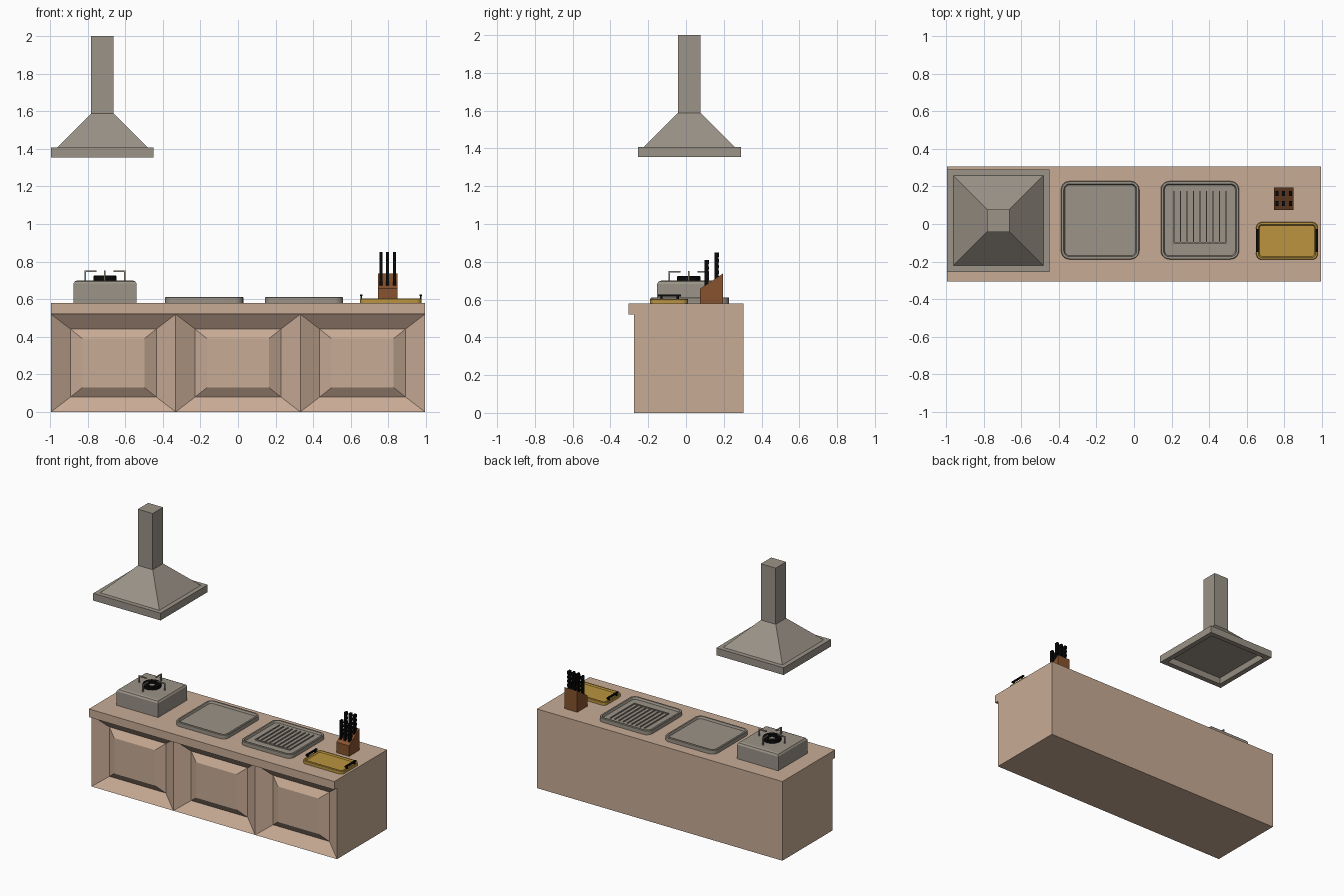
import bpy, bmesh, math
from mathutils import Vector, Matrix

if "Cube" in bpy.data.objects:
    bpy.data.objects.remove(bpy.data.objects["Cube"])


def material(name, r, g, b):
    lin = [((c / 255 + 0.055) / 1.055) ** 2.4 if c > 10 else c / 255 / 12.92 for c in (r, g, b)]
    m = bpy.data.materials.new(name)
    m.diffuse_color = (*lin, 1)
    m.use_nodes = True
    m.node_tree.nodes["Principled BSDF"].inputs["Base Color"].default_value = m.diffuse_color
    return m


STONE = material("beige counter", 200, 171, 149)
METAL = material("warm grey metal", 155, 147, 135)
GOLD = material("golden board", 187, 148, 62)
WOOD = material("brown wood", 136, 83, 46)
BLACK = material("black", 9, 9, 9)


def finish(bm, name, mat, smooth=False):
    bmesh.ops.remove_doubles(bm, verts=bm.verts, dist=1e-5)
    bmesh.ops.recalc_face_normals(bm, faces=bm.faces)
    me = bpy.data.meshes.new(name)
    bm.to_mesh(me)
    bm.free()
    me.materials.append(mat)
    ob = bpy.data.objects.new(name, me)
    bpy.context.collection.objects.link(ob)
    if smooth:
        bpy.context.view_layer.objects.active = ob
        ob.select_set(True)
        bpy.ops.object.shade_smooth_by_angle(angle=math.radians(35))
        ob.select_set(False)
    return ob


def add_box(bm, x0, x1, y0, y1, z0, z1):
    m = Matrix.Translation(((x0 + x1) / 2, (y0 + y1) / 2, (z0 + z1) / 2)) @ \
        Matrix.Diagonal((x1 - x0, y1 - y0, z1 - z0, 1))
    return bmesh.ops.create_cube(bm, size=1, matrix=m)["verts"]


def add_rings(bm, rings, cap_start=True, cap_end=True):
    """Skin a list of equally long point loops."""
    vs = [[bm.verts.new(p) for p in r] for r in rings]
    n = len(vs[0])
    for a, b in zip(vs, vs[1:]):
        for i in range(n):
            j = (i + 1) % n
            bm.faces.new((a[i], a[j], b[j], b[i]))
    if cap_start:
        bm.faces.new(vs[0][::-1])
    if cap_end:
        bm.faces.new(vs[-1])


def square(cx, cy, h, z):
    return [(cx + sx * h, cy + sy * h, z) for sx, sy in ((-1, -1), (1, -1), (1, 1), (-1, 1))]


def round_rect(cx, cy, hx, hy, r, z, seg=5):
    pts = []
    for k, (sx, sy) in enumerate(((1, 1), (-1, 1), (-1, -1), (1, -1))):
        for i in range(seg + 1):
            a = math.pi / 2 * (k + i / seg)
            pts.append((cx + sx * (hx - r) + r * math.cos(a), cy + sy * (hy - r) + r * math.sin(a), z))
    return pts


# Counter body with three moulded front panels
X, Y, F, H = 0.995, 0.305, -0.275, 0.52
bm = bmesh.new()
for quad in (((-X, F, 0), (-X, Y, 0), (X, Y, 0), (X, F, 0)),
             ((-X, F, H), (X, F, H), (X, Y, H), (-X, Y, H)),
             ((-X, Y, 0), (-X, Y, H), (X, Y, H), (X, Y, 0)),
             ((-X, F, 0), (-X, F, H), (-X, Y, H), (-X, Y, 0)),
             ((X, F, 0), (X, Y, 0), (X, Y, H), (X, F, H))):
    bm.faces.new([bm.verts.new(p) for p in quad])
w = 2 * X / 3
for i in range(3):
    x0 = -X + i * w
    rings = []
    for dx, dz, depth in ((0, 0, 0), (0.103, 0.079, 0.06), (0.167, 0.13, 0.025)):
        y = F + depth
        rings.append([(x0 + dx, y, dz), (x0 + w - dx, y, dz),
                      (x0 + w - dx, y, H - dz), (x0 + dx, y, H - dz)])
    add_rings(bm, rings, cap_start=False)
finish(bm, "counter_body", STONE)

# Worktop with front lip
bm = bmesh.new()
add_box(bm, -X, X, -Y, Y, H, 0.58)
finish(bm, "worktop", STONE)

# Extractor hood: hollow rim, pyramid, chimney
hx, hy = -0.722, 0.018
bm = bmesh.new()
add_rings(bm, [square(hx, hy, h, z) for h, z in
               ((0.225, 1.395), (0.235, 1.355), (0.273, 1.355), (0.273, 1.408), (0.24, 1.408),
                (0.06, 1.588), (0.06, 2.0))])
finish(bm, "extractor_hood", METAL)

# Gas stove housing with chamfered top
sx, sy = -0.708, 0.015
bm = bmesh.new()
add_rings(bm, [square(sx, sy, h, z) for h, z in ((0.168, 0.58), (0.168, 0.683), (0.16, 0.695), (0.145, 0.7))])
finish(bm, "stove_housing", METAL)

# Burner ring and cap
bm = bmesh.new()
N = 20
prof = ((0.035, 0.7), (0.062, 0.7), (0.062, 0.722), (0.056, 0.726), (0.041, 0.726), (0.035, 0.722), (0.035, 0.7))
circle = lambda r, z: [(sx + r * math.cos(2 * math.pi * i / N), sy + r * math.sin(2 * math.pi * i / N), z)
                       for i in range(N)]
add_rings(bm, [circle(r, z) for r, z in prof], False, False)
finish(bm, "burner_ring", BLACK, True)
bm = bmesh.new()
add_rings(bm, [circle(0.02, 0.7), circle(0.02, 0.712)])
finish(bm, "burner_cap", METAL, True)

# Four pot support arms
bm = bmesh.new()
t = 0.004
for k in range(4):
    vs = add_box(bm, 0.1, 0.108, -t, t, 0.7, 0.752) + add_box(bm, 0.045, 0.1, -t, t, 0.744, 0.752)
    bmesh.ops.rotate(bm, verts=vs, cent=(0, 0, 0), matrix=Matrix.Rotation(k * math.pi / 2, 3, 'Z'))
    bmesh.ops.translate(bm, verts=vs, vec=(sx, sy, 0))
finish(bm, "pot_support", METAL)


# Shallow trays with raised rims
def tray(name, mat, cx, cy, hx, hy, r, z1, rim, floor):
    bm = bmesh.new()
    add_rings(bm, [round_rect(cx, cy, hx - d, hy - d, max(r - d, 0.008), z) for d, z in
                   ((0, 0.58), (0, z1 - 0.003), (0.003, z1), (rim, z1), (rim + 0.006, floor))])
    finish(bm, name, mat, True)


tray("flat_griddle", METAL, -0.18, 0.02, 0.208, 0.208, 0.045, 0.611, 0.014, 0.596)
tray("ribbed_griddle", METAL, 0.351, 0.02, 0.208, 0.208, 0.045, 0.611, 0.014, 0.596)
tray("serving_board", GOLD, 0.814, -0.09, 0.164, 0.1, 0.03, 0.604, 0.012, 0.595)

# Griddle ribs with a front cross bar
bm = bmesh.new()
for i in range(9):
    x = 0.213 + i * 0.0345
    add_box(bm, x - 0.003, x + 0.003, -0.1, 0.176, 0.595, 0.604)
add_box(bm, 0.21, 0.492, -0.103, -0.097, 0.595, 0.604)
finish(bm, "griddle_ribs", METAL)

# Board handles
for side, x in (("left", 0.656), ("right", 0.973)):
    bm = bmesh.new()
    add_box(bm, x - 0.006, x + 0.006, -0.148, -0.026, 0.616, 0.626)
    for y in (-0.13, -0.044):
        add_box(bm, x - 0.005, x + 0.005, y - 0.006, y + 0.006, 0.6, 0.616)
    finish(bm, "board_handle_" + side, BLACK)


def prism_x(bm, pts, x0, x1):
    add_rings(bm, [[(x, y, z) for y, z in pts] for x in (x0, x1)])


# Knife block with sloped top
bm = bmesh.new()
prism_x(bm, ((0.075, 0.58), (0.195, 0.58), (0.195, 0.737), (0.075, 0.657)), 0.745, 0.848)
finish(bm, "knife_block", WOOD)

# Six knife handles with finger notches on the back edge
bm = bmesh.new()
for y, z0, z1 in ((0.11, 0.665, 0.81), (0.163, 0.70, 0.85)):
    pts = [(y - 0.013, z0), (y + 0.013, z0)]
    step = (z1 - z0) / 5
    for i in range(1, 5):
        zc = z0 + i * step
        pts += [(y + 0.013, zc - 0.008), (y + 0.008, zc - 0.004),
                (y + 0.008, zc + 0.004), (y + 0.013, zc + 0.008)]
    pts += [(y + 0.013, z1), (y - 0.013, z1)]
    for x in (0.761, 0.797, 0.832):
        prism_x(bm, pts, x - 0.008, x + 0.008)
finish(bm, "knife_handles", BLACK)
